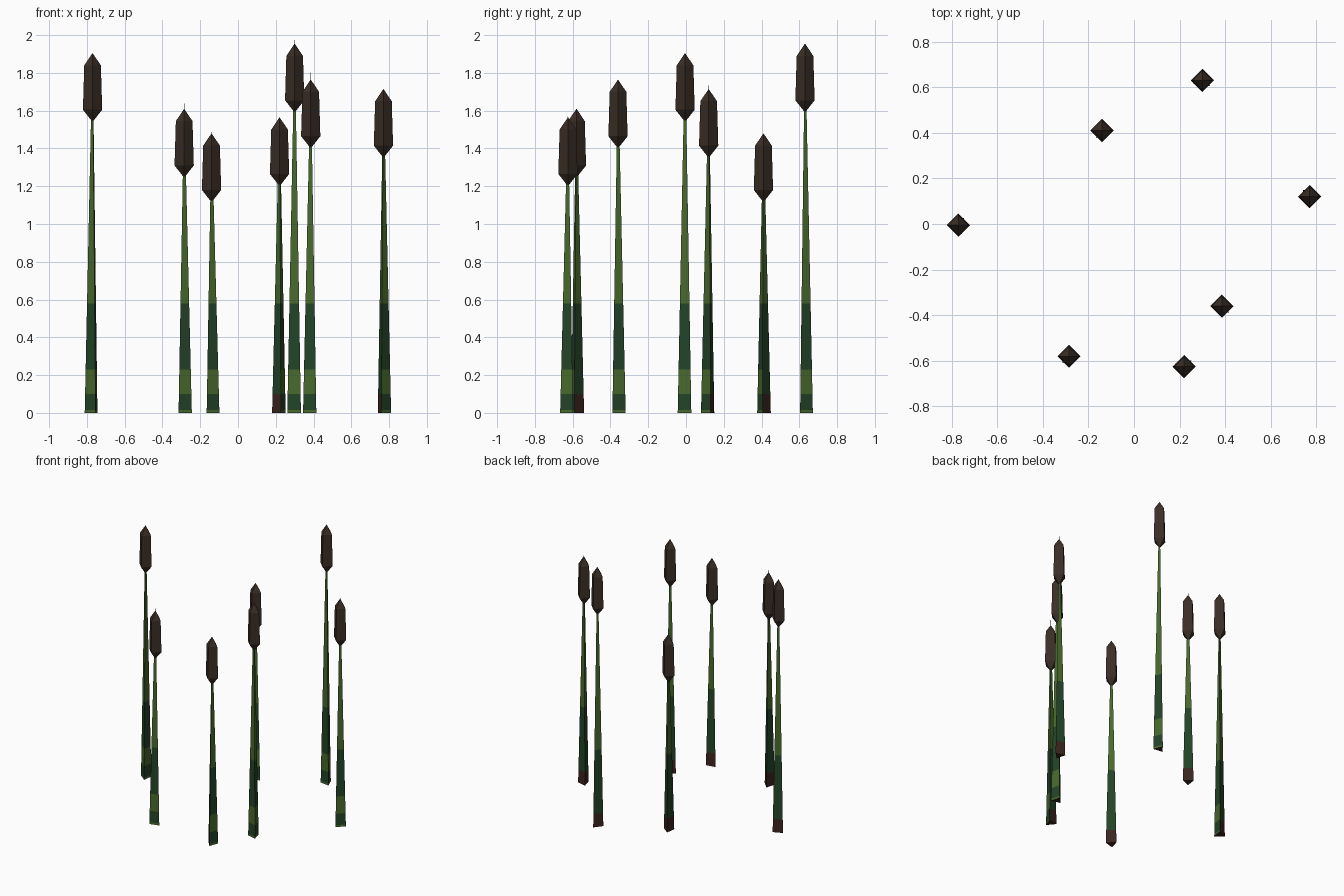
import bpy, bmesh, math

if "Cube" in bpy.data.objects:
    bpy.data.objects.remove(bpy.data.objects["Cube"])


def srgb(r, g, b):
    lin = lambda c: c / 12.92 if c <= 0.04045 else ((c + 0.055) / 1.055) ** 2.4
    return (lin(r / 255), lin(g / 255), lin(b / 255), 1.0)


def material(name, *rgb):
    m = bpy.data.materials.new(name)
    m.diffuse_color = srgb(*rgb)
    m.use_nodes = True
    m.node_tree.nodes["Principled BSDF"].inputs["Base Color"].default_value = m.diffuse_color
    return m


LIGHT = material("leaf green", 72, 104, 45)
DARK = material("dark green", 35, 67, 39)
ROOT = material("root brown", 60, 37, 31)
HEAD = material("seed head brown", 58, 46, 38)


def lathe(name, profile, sides, angle, loc, mats, rule=None):
    """Flat-sided solid from (radius, z) rings; radius 0 makes a point."""
    bm = bmesh.new()
    rings = []
    for r, z in profile:
        if r == 0:
            rings.append([bm.verts.new((0, 0, z))] * sides)
        else:
            rings.append([bm.verts.new((r * math.cos(angle + 2 * math.pi * i / sides),
                                        r * math.sin(angle + 2 * math.pi * i / sides), z))
                          for i in range(sides)])
    for a, b in zip(rings, rings[1:]):
        for i in range(sides):
            j = (i + 1) % sides
            corners = list(dict.fromkeys((a[i], a[j], b[j], b[i])))
            bm.faces.new(corners)
    if profile[0][0] > 0:
        bm.faces.new(rings[0][::-1])
    bm.normal_update()
    if rule:
        for f in bm.faces:
            f.material_index = rule(f)
    me = bpy.data.meshes.new(name)
    bm.to_mesh(me)
    bm.free()
    for m in mats:
        me.materials.append(m)
    ob = bpy.data.objects.new(name, me)
    ob.location = loc
    bpy.context.collection.objects.link(ob)


def stem_band(f):
    """Green bands by height; faces turned to the back left have no low band."""
    z = f.calc_center_median().z
    if z > 0.58:
        return 0
    toward_back_left = (f.normal.y - f.normal.x) / math.sqrt(2)
    if toward_back_left > -0.09:
        return 2 if z < 0.06 else 1
    return 0 if z < 0.015 or 0.1 < z < 0.23 else 1


# x, y, tip height, turn of the three-sided stem in degrees
REEDS = [
    (-0.77, -0.005, 1.95, 52),
    (-0.285, -0.58, 1.655, 105),
    (-0.14, 0.41, 1.525, 112),
    (0.22, -0.625, 1.61, 40),
    (0.30, 0.63, 2.00, 82),
    (0.385, -0.36, 1.81, 75),
    (0.77, 0.12, 1.76, 15),
]

for n, (x, y, tip, turn) in enumerate(REEDS, 1):
    # Stem: slender three-sided spike running through the seed head
    cuts = [0, 0.015, 0.1, 0.23, 0.58]
    stem = [(0.042 * (1 - z / tip), z) for z in cuts] + [(0, tip)]
    lathe(f"reed_stem_{n}", stem, 3, math.radians(turn), (x, y, 0),
          (LIGHT, DARK, ROOT), stem_band)
    # Seed head: four-sided, pointed at both ends
    top = tip - 0.045
    head = [(0, top - 0.365), (0.051, top - 0.30), (0.044, top - 0.065), (0, top)]
    lathe(f"seed_head_{n}", head, 4, 0, (x, y, 0), (HEAD,))
